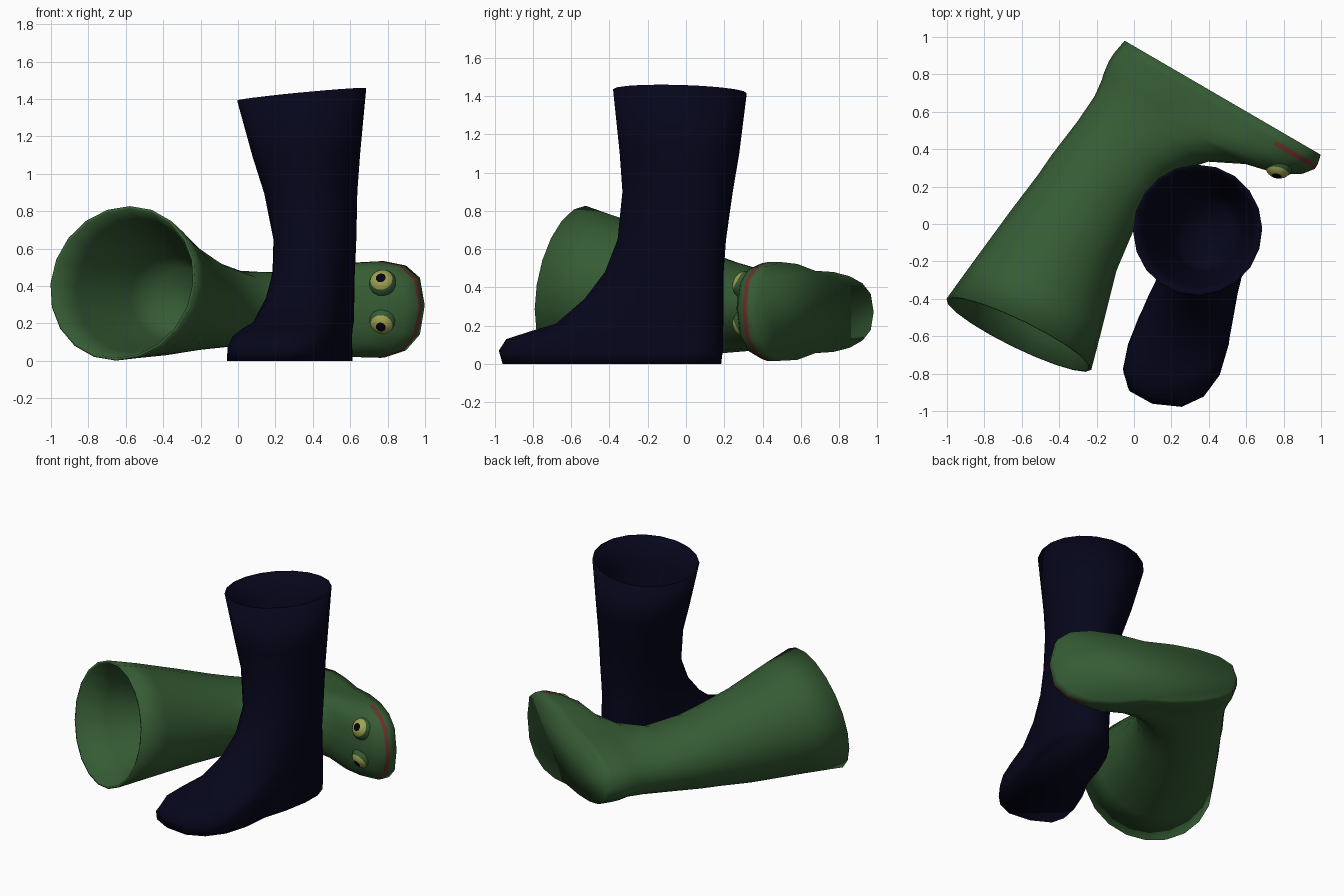
import bpy, bmesh, math
from mathutils import Matrix, Vector

if "Cube" in bpy.data.objects:
    bpy.data.objects.remove(bpy.data.objects["Cube"])

SIDES = 20


def material(name, rgb):
    m = bpy.data.materials.new(name)
    m.diffuse_color = (*rgb, 1)
    m.use_nodes = True
    m.node_tree.nodes["Principled BSDF"].inputs["Base Color"].default_value = m.diffuse_color
    return m


NAVY = material("navy rubber", (0.0018, 0.0018, 0.0115))
GREEN = material("green rubber", (0.036, 0.106, 0.034))
RED = material("dark red", (0.15, 0.03, 0.024))
YELLOW = material("dull yellow", (0.36, 0.36, 0.08))
BLACK = material("black", (0.001, 0.001, 0.005))


def frame(origin, toe, side, up):
    """Local axes: x = towards the toe, y = across, z = up the leg."""
    return Matrix.Translation(origin) @ Matrix((toe, side, up)).transposed().to_4x4()


def section(rows, u):
    """Interpolated section (height, back, front, heel/mid/toe half widths, centre)."""
    for a, b in zip(rows, rows[1:]):
        if u <= b[0]:
            k = (u - a[0]) / (b[0] - a[0])
            return [p + (q - p) * k for p, q in zip(a, b)]
    return list(rows[-1])


def ring(row, height, tilt, skew, scale=1.0):
    """Sole-shaped loop, rounder the higher it lies; skew swings the toe tip."""
    u, back, front, w_heel, w_mid, w_toe, centre = row
    mid, half = (back + front) / 2, (front - back) / 2
    power = min(1, 0.72 + u * 0.6)
    pts = []
    for i in range(SIDES):
        a = 2 * math.pi * i / SIDES
        c, s = math.cos(a), math.sin(a)
        w = w_mid + (w_toe - w_mid) * c if c > 0 else w_mid - (w_heel - w_mid) * c
        x = half * c * scale
        y = w * math.copysign(abs(s) ** power, s) * scale
        lean = (tilt[0] * x + tilt[1] * y) * (u / height) ** 4
        swing = skew * max(0, c) ** 4 * max(0, 1 - u / 0.35)
        pts.append(Vector((mid + x, centre + y + swing, u + lean)))
    return pts


def finish(bm, name, mats, matrix):
    bm.transform(matrix)
    bmesh.ops.recalc_face_normals(bm, faces=bm.faces)
    me = bpy.data.meshes.new(name)
    bm.to_mesh(me)
    bm.free()
    for m in mats:
        me.materials.append(m)
    ob = bpy.data.objects.new(name, me)
    bpy.context.collection.objects.link(ob)
    bpy.ops.object.select_all(action='DESELECT')
    ob.select_set(True)
    bpy.context.view_layer.objects.active = ob
    bpy.ops.object.shade_smooth_by_angle(angle=math.radians(110))
    return ob


def boot(name, rows, tilt, skew, depth, mats, matrix, mouth=None):
    height = rows[-1][0]
    loops = [ring(r, height, tilt, skew) for r in rows]
    # lining: rim, funnel and a flat bottom inside the leg
    for drop, scale in ((0, 0.965), (0.25, 0.92), (0.5, 0.84), (0.8, 0.74), (1, 0.6)):
        loops.append(ring(section(rows, height - depth * drop), height, tilt, skew, scale))
    bm = bmesh.new()
    vs = [[bm.verts.new(p) for p in loop] for loop in loops]
    bm.faces.new(vs[0])
    bm.faces.new(vs[-1])
    for lo, hi in zip(vs, vs[1:]):
        for i in range(SIDES):
            j = (i + 1) % SIDES
            f = bm.faces.new((lo[i], lo[j], hi[j], hi[i]))
            c = f.calc_center_median()
            if mouth and mouth[0] < c.z < mouth[1] and c.x > mouth[2]:
                f.material_index = 1
    return finish(bm, name, mats, matrix)


# Standing navy boot
navy_rows = [
    (0.00, 0.00, 1.19, 0.235, 0.215, 0.36, 0.025),
    (0.07, -0.01, 1.21, 0.235, 0.215, 0.365, 0.025),
    (0.13, -0.01, 1.17, 0.235, 0.215, 0.35, 0.025),
    (0.17, -0.01, 1.04, 0.23, 0.21, 0.33, 0.025),
    (0.21, -0.01, 0.90, 0.23, 0.21, 0.28, 0.025),
    (0.34, -0.01, 0.74, 0.22, 0.21, 0.23, 0.025),
    (0.48, -0.01, 0.63, 0.215, 0.21, 0.21, 0.025),
    (0.65, -0.02, 0.56, 0.215, 0.215, 0.215, 0.02),
    (0.90, -0.045, 0.54, 0.245, 0.245, 0.245, -0.01),
    (1.10, -0.07, 0.56, 0.285, 0.285, 0.285, -0.035),
    (1.425, -0.10, 0.60, 0.345, 0.345, 0.345, -0.06),
]
boot("navy_boot", navy_rows, (0.0, 0.1), -0.06, 0.66, [NAVY],
     frame((0.47, 0.19, 0), (-0.289, -0.957, 0), (0.957, -0.289, 0), (0, 0, 1)))

# Green boot lying on its side, with a red mouth line round the toe
green_rows = [
    (0.00, 0.00, 1.212, 0.22, 0.215, 0.36, 0.272),
    (0.055, -0.01, 1.224, 0.22, 0.215, 0.365, 0.272),
    (0.082, -0.015, 1.222, 0.22, 0.215, 0.365, 0.272),
    (0.136, -0.018, 1.18, 0.22, 0.21, 0.355, 0.275),
    (0.20, -0.01, 1.08, 0.21, 0.20, 0.325, 0.28),
    (0.245, 0.00, 0.89, 0.20, 0.195, 0.27, 0.275),
    (0.335, 0.01, 0.71, 0.20, 0.195, 0.23, 0.275),
    (0.49, 0.00, 0.575, 0.205, 0.205, 0.205, 0.28),
    (0.72, -0.03, 0.54, 0.24, 0.24, 0.24, 0.30),
    (0.85, -0.04, 0.55, 0.265, 0.265, 0.265, 0.315),
    (1.09, -0.07, 0.58, 0.315, 0.315, 0.315, 0.345),
    (1.41, -0.105, 0.67, 0.375, 0.375, 0.375, 0.39),
    (1.64, -0.13, 0.73, 0.413, 0.413, 0.413, 0.414),
]
lying = frame((-0.05, 0.98, 0), (0.865, -0.503, 0), (0, 0, 1), (-0.503, -0.865, 0))
boot("green_boot", green_rows, (-0.07, -0.18), 0.025, 0.71, [GREEN, RED], lying,
     (0.056, 0.081, 0.96))

# Bulging eyes: spheres coloured in rings round the line of sight
for side, label in ((1, "upper"), (-1, "lower")):
    gaze = Vector((0.28, 0.46 * side, 0.82)).normalized()
    bm = bmesh.new()
    bmesh.ops.create_uvsphere(bm, u_segments=16, v_segments=18, radius=0.078)
    for f in bm.faces:
        polar = f.calc_center_median().angle(Vector((0, 0, 1)))
        f.material_index = 2 if polar < math.radians(20) else 1 if polar < math.radians(46) else 0
    turn = gaze.to_track_quat('Z', 'Y').to_matrix().to_4x4()
    place = Matrix.Translation((1.045, 0.312 + 0.097 * side, 0.155))
    finish(bm, label + "_eye", [GREEN, YELLOW, BLACK], lying @ place @ turn)
